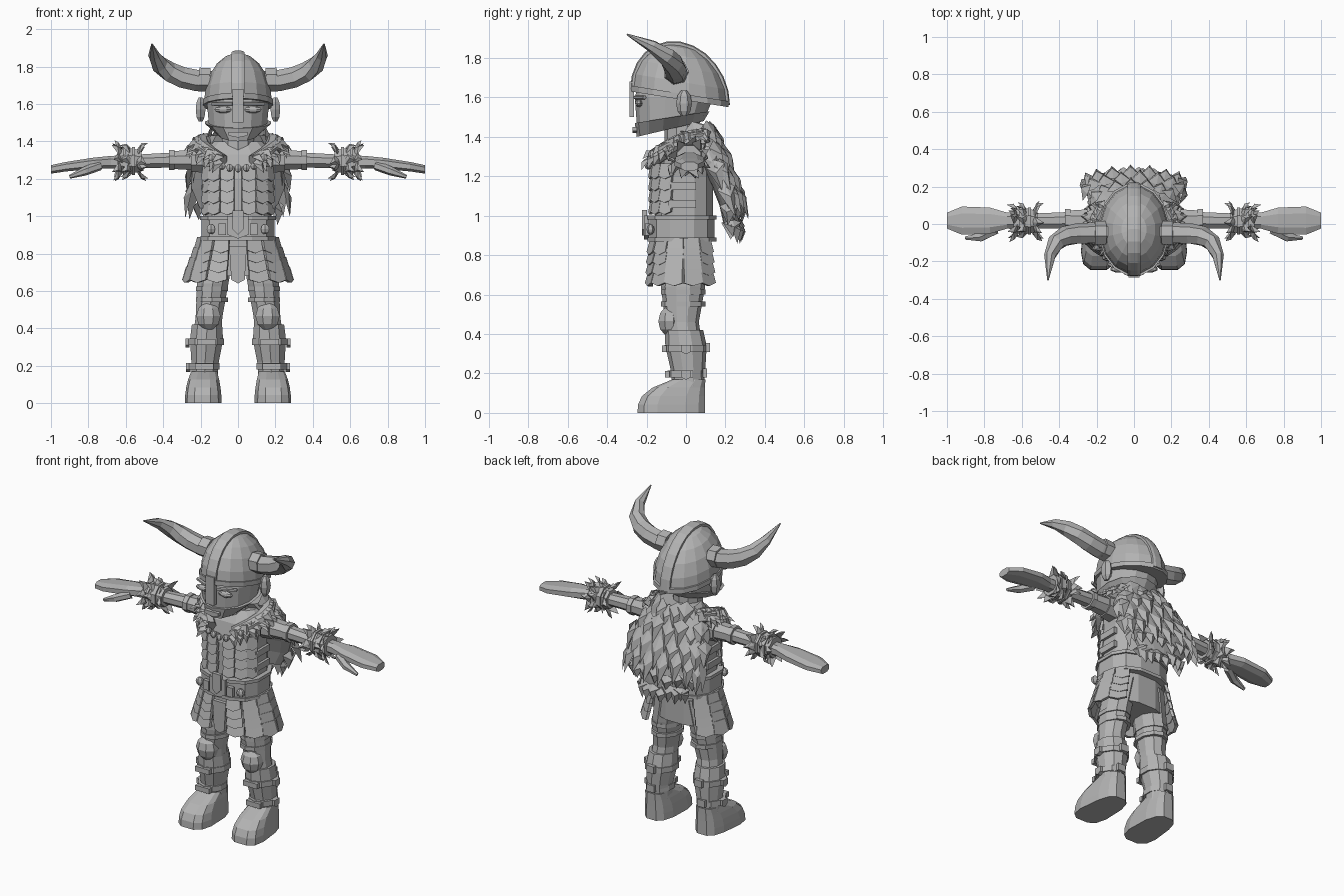
import bpy, bmesh, math, random
from math import sin, cos, pi
from mathutils import Vector

default_cube = bpy.data.objects.get("Cube")
if default_cube:
    bpy.data.objects.remove(default_cube, do_unlink=True)
random.seed(4)

grey = bpy.data.materials.new("plain grey")
grey.use_nodes = True
grey.diffuse_color = (.45, .45, .45, 1)
grey.node_tree.nodes["Principled BSDF"].inputs["Base Color"].default_value = grey.diffuse_color

UP = Vector((0, 0, 1))
FRONT = Vector((0, -1, 0))
BACK = -FRONT
SIDE = Vector((1, 0, 0))
SHOULDER_Z = 1.3
BOXY = 2.6


def build(name, *parts, mirror=False):
    """Join (vertices, faces) parts into one flat shaded object."""
    bm = bmesh.new()
    for vertices, faces in parts:
        corners = [bm.verts.new(vertex) for vertex in vertices]
        for face in faces:
            bm.faces.new([corners[index] for index in face])
    bmesh.ops.recalc_face_normals(bm, faces=bm.faces)
    mesh = bpy.data.meshes.new(name)
    bm.to_mesh(mesh)
    bm.free()
    mesh.materials.append(grey)
    item = bpy.data.objects.new(name, mesh)
    bpy.context.collection.objects.link(item)
    if mirror:
        item.modifiers.new("Mirror", 'MIRROR').use_mirror_merge = False
    return item


def steps(count):
    """Evenly spaced fractions from nought to one."""
    return [index / (count - 1) for index in range(count)]


def power(value, roundness):
    return math.copysign(abs(value) ** (2 / roundness), value)


def loft(rings, sides=10, axis='z', roundness=2):
    """Skin over rings of (x, y, z, radius, other radius, optional tilt)."""
    vertices, faces = [], []
    centres = [Vector(ring[:3]) for ring in rings]
    last = len(rings) - 1
    for index, (centre, ring) in enumerate(zip(centres, rings)):
        across, upward = {'z': (SIDE, BACK), 'x': (BACK, UP)}.get(axis, (None, None))
        if axis == 'path':
            along = centres[min(index + 1, last)] - centres[max(index - 1, 0)]
            across = along.cross(UP).normalized()
            upward = across.cross(along).normalized()
        tilt = ring[5] if len(ring) > 5 else 0
        for corner in range(sides):
            angle = math.tau * (corner + .5) / sides
            c, s = power(cos(angle), roundness), power(sin(angle), roundness)
            vertices.append(centre + across * c * ring[3] + upward * s * ring[4] + UP * tilt * s)
    for start in range(0, last * sides, sides):
        for corner in range(sides):
            following = (corner + 1) % sides
            faces.append((start + corner, start + following,
                          start + sides + following, start + sides + corner))
    faces += [tuple(range(sides)), tuple(range(last * sides, len(vertices)))]
    return vertices, faces


def band(x, y, z, wide, deep, height, tilt=0, sides=10, roundness=2):
    """Upright ring that wraps a part."""
    return loft([(x, y, level, wide, deep, tilt) for level in (z, z + height)], sides, 'z', roundness)


def plate(place, out, wide, height, point=0, thick=.012, lean=0, taper=1):
    """Upright plate with a pointed lower edge; lean pushes the bottom outward."""
    place, out = Vector(place), Vector(out).normalized()
    side = UP.cross(out).normalized()
    outline = [(-wide * taper, height), (wide * taper, height), (wide, 0), (0, -point), (-wide, 0)]
    vertices = [place + side * a + UP * b + out * (offset + lean * (1 - b / height))
                for offset in (-thick, thick) for a, b in outline]
    rim = [(i, (i + 1) % 5, (i + 1) % 5 + 5, i + 5) for i in range(5)]
    return vertices, [tuple(range(5)), tuple(range(5, 10))] + rim


def tuft(root, out, tip, wide, length, height):
    """Faceted lock of fur: a broad ridged root running to a point."""
    out, tip = out.normalized(), tip.normalized()
    side = tip.cross(out).normalized() * wide
    vertices = [root - side, root + side, root + out * height + tip * length * .3,
                root + tip * length + out * height * .4, root - tip * length * .25]
    return vertices, [(4, 0, 2), (4, 2, 1), (0, 3, 2), (2, 3, 1), (0, 4, 1, 3)]


def ball(x, y, z, wide, deep, high, sides=6):
    """Low-sided rounded lump."""
    angles = [(fraction - .5) * 2.4 for fraction in steps(5)]
    return loft([(x, y, z + high * sin(a), wide * cos(a), deep * cos(a)) for a in angles], sides)


def around(degrees, y, wide, deep, z, roundness=2):
    """Point and outward direction on an oval, measured from the front."""
    angle = math.radians(degrees)
    s, c = sin(angle), cos(angle)
    place = Vector((wide * power(s, roundness), y - deep * power(c, roundness), z))
    return place, Vector((s / wide, -c / deep, 0))


def jitter(amount):
    return Vector([random.uniform(-amount, amount) for _ in range(3)])


# Head
build("head", loft([(0, -.08, 1.45, .1, .15, .04), (0, -.07, 1.5, .16, .18, .03),
                    (0, -.06, 1.6, .17, .2), (0, -.05, 1.7, .16, .18)], 14))
build("neck", band(0, -.02, 1.3, .09, .09, .2))
build("jaw_guard", loft([(0, -.08, 1.44, .11, .17, .04), (0, -.07, 1.5, .18, .19, .03)], 14))
build("mouth", plate((0, -.26, 1.43), FRONT, .05, .02, .01))
build("ears", ball(.2, -.01, 1.57, .03, .04, .07), mirror=True)
build("eyes", ball(.08, -.24, 1.57, .05, .02, .02, 8), mirror=True)
build("brows", loft([(.03, -.26, 1.6, .01, .01), (.14, -.21, 1.6, .01, .01)], 5, 'path'), mirror=True)

# Helmet with crest, rim, nose guard and horns
dome = [fraction * 1.5 for fraction in steps(6)]
build("helmet", loft([(0, -.03, 1.6 + .27 * sin(a), .185 * cos(a), .24 * cos(a), -.04 * cos(a))
                      for a in dome], 16))
build("helmet_rim", band(0, -.03, 1.59, .19, .25, .03, -.04, 16))
arch = [fraction * pi for fraction in steps(13)]
build("helmet_crest", loft([(0, -.03 - .24 * cos(a), 1.6 + .27 * sin(a) + .04 * cos(a), .036, .014)
                            for a in arch], 8, 'path', 3))
build("nose_guard", plate((0, -.275, 1.5), FRONT, .03, .18))
horn = [(.14 + .32 * sin(t * pi / 2), -.05 - .25 * t ** 4, 1.72 + .2 * t * t,
         .058 - .054 * t ** 4, .058 - .054 * t ** 4) for t in steps(7)]
build("horns", loft(horn, 7, 'path'), mirror=True)
build("horn_collars", loft([(x, -.05, 1.72 + x / 20, .065, .065) for x in (.15, .21)], 7, 'path'),
      mirror=True)

# Torso armour with scale rows
build("torso", loft([(0, -.01, .95, .18, .15), (0, -.01, 1.2, .18, .15),
                     (0, 0, 1.33, .2, .13), (0, .01, 1.4, .13, .09)], 12, 'z', BOXY))
scales = []
for row in range(4):
    for column in range(6):
        place, out = around(25 * (column - 2.5), -.015, .178, .153, 1.2 - row * .06, BOXY)
        scales.append(plate(place, out, .036, .066, .014, .008, .012))
build("torso_scales", *scales)
build("side_straps", *[plate((.18, -.02, z), SIDE, wide, .04) for z in (1.04, 1.13)
                       for wide in (.02, .07)], mirror=True)

# Belt with rims, buckle and studs
build("belt", band(0, -.02, .87, .2, .17, .13, 0, 12, BOXY))
build("belt_rims", *[band(0, -.02, z, .21, .18, .02, 0, 12, BOXY) for z in (.87, .98)])
build("belt_buckle", plate((0, -.2, .9), FRONT, .055, .1, .02),
      plate((0, -.21, .93), FRONT, .03, .1, .03))
build("belt_studs", plate((.085, -.195, .9), FRONT, .02, .06),
      ball(.145, -.18, .93, .026, .02, .028), mirror=True)

# Skirt of layered strips, with a centre tongue
build("hips", band(0, -.01, .68, .18, .13, .22, 0, 12, BOXY))
strips = []
for strip in range(5):
    for row in range(4):
        drop = (row + 1) / 4
        place, out = around(24 + 26 * strip, -.01, .185 + .075 * drop, .16 + .01 * drop, .87 - .21 * drop)
        strips.append(plate(place, out, .04 + .015 * drop, .07, .016, .009, .02, .9))
build("skirt_strips", *strips, mirror=True)
build("skirt_tongue", plate((0, -.18, .66), FRONT, .036, .18, .02, taper=1.3))

# Legs, knees and strapped greaves
build("legs", loft([(.1, 0, .84, .09, .11), (.135, -.015, .64, .088, .112),
                    (.155, -.02, .46, .075, .085), (.165, -.01, .36, .08, .09)]), mirror=True)
build("thigh_bands", *[band(.14, -.015, z, .09, .113, .025) for z in (.54, .6)], mirror=True)
build("knee_pads", ball(.158, -.085, .465, .07, .06, .075, 8), mirror=True)
build("greaves", loft([(.18, .01, .12, .074, .08), (.176, .01, .22, .077, .088),
                       (.168, 0, .34, .093, .105), (.166, -.01, .42, .085, .097)]), mirror=True)
straps = []
for x, z, radius in ((.17, .31, .1), (.18, .18, .085)):
    deep = radius + .01
    straps += [band(x, 0, z, radius, deep, .035), plate((x, -deep, z), FRONT, .05, .032),
               plate((x, deep, z), BACK, .026, .045), plate((x + radius, 0, z), SIDE, .025, .035, .012)]
build("greave_straps", *straps, mirror=True)

# Boots, with toes that widen and turn out
boots = build("boots", loft([(.18, .015 - .09 * (1 - t ** 3), .17 * t, .09 - .02 * t * t, .175 - .09 * t ** 3)
                             for t in steps(5)], 12, 'z', 3), mirror=True)
for vertex in boots.data.vertices:
    reach = -vertex.co.y
    vertex.co.x += (vertex.co.x - .18) * reach * .8 + max(reach, 0) * .04

# Arms and hands
build("sleeves", loft([(x, .02, SHOULDER_Z, wide, wide * .92)
                       for x, wide in ((.13, .085), (.25, .073), (.25, .063), (.35, .056))], 8, 'x'),
      loft([(x, .02, SHOULDER_Z, .064, .058) for x in (.34, .37)], 8, 'x'), mirror=True)
build("arms", loft([(.34, .02, SHOULDER_Z, .048, .044), (.64, .015, 1.29, .04, .036)], 8, 'x'), mirror=True)
build("hands", loft([(x, .018, 1.29 - .25 * (x - .6) ** 2, wide, .06 - .036 * x) for x, wide in
                     ((.6, .04), (.68, .046), (.77, .074), (.92, .08), (1, .045))], 8, 'x', BOXY), mirror=True)
build("thumbs", loft([(.74, -.03, 1.27, .028, .026), (.82, -.07, 1.24, .026, .024),
                      (.9, -.075, 1.21, .01, .01)], 6, 'path'), mirror=True)

# Fur cuffs tied with cords
wrist = Vector((.58, .015, 1.295))
fur = [loft([(wrist.x + .065 * t, wrist.y, wrist.z, radius, radius)
             for t, radius in ((-1, .06), (0, .075), (1, .066))], 8, 'x')]
for row, sweep in enumerate((-.4, .7, .5)):
    for lock in range(9):
        angle = math.tau * (lock + random.random() / 2) / 9
        out = Vector((0, cos(angle), sin(angle)))
        root = wrist + SIDE * (row - 1) * .05 + out * .064
        fur.append(tuft(root, out, SIDE * sweep + out * .35 + jitter(.25), .03, .055, .026))
build("fur_cuffs", *fur, mirror=True)
build("cuff_cords", *[loft([(x + shift, wrist.y, wrist.z, .078, .08) for shift in (0, .016)], 8, 'x')
                      for x in (.55, .6)], mirror=True)

# Fur mantle over the shoulders, with a bead necklace
path = [Vector((.09 + .11 * sin(pi * t * .8), -.165 + .255 * t, 1.29 + .11 * sin(t * pi / 2)))
        for t in steps(13)]
mantle = [loft([(*centre, .045, .045) for centre in path[::3]], 7, 'path')]
for centre in path:
    for lift in (0, 1.1):
        out = Vector((centre.x * 3, centre.y * 3, lift)).normalized()
        mantle.append(tuft(centre + out * .032, out, SIDE / 2 + FRONT * .2 - UP + jitter(.5), .032, .07, .03))
build("fur_mantle", *mantle, mirror=True)
build("necklace", *[ball(.15 * sin(a), -.19 + .02 * abs(sin(a)), 1.34 - .085 * cos(a), .02, .02, .022)
                    for a in [(t - .5) * 2.4 for t in steps(9)]])

# Fur cape hanging down the back in overlapping rows
cape = [(0, .05 + .18 * sin(t * pi / 2), 1.43 - .47 * t, .15 + .11 * sin(pi * t), .1 - .06 * t)
        for t in steps(6)]
locks = [loft(cape, 14)]
for row, (x, y, z, wide, deep) in enumerate(cape):
    low = row > 3
    for lock in range(9):
        place, out = around(85 + 22 * (lock + row % 2 / 2), y, wide, deep, z + random.uniform(-.02, .02))
        hang = SIDE * place.x * (-.8 if low else .35) + BACK * (0 if low else .3) - UP
        length = random.uniform(.07, .1) if low else random.uniform(.13, .17)
        locks.append(tuft(place, out, hang, .05, length, .032))
build("fur_cape", *locks)
